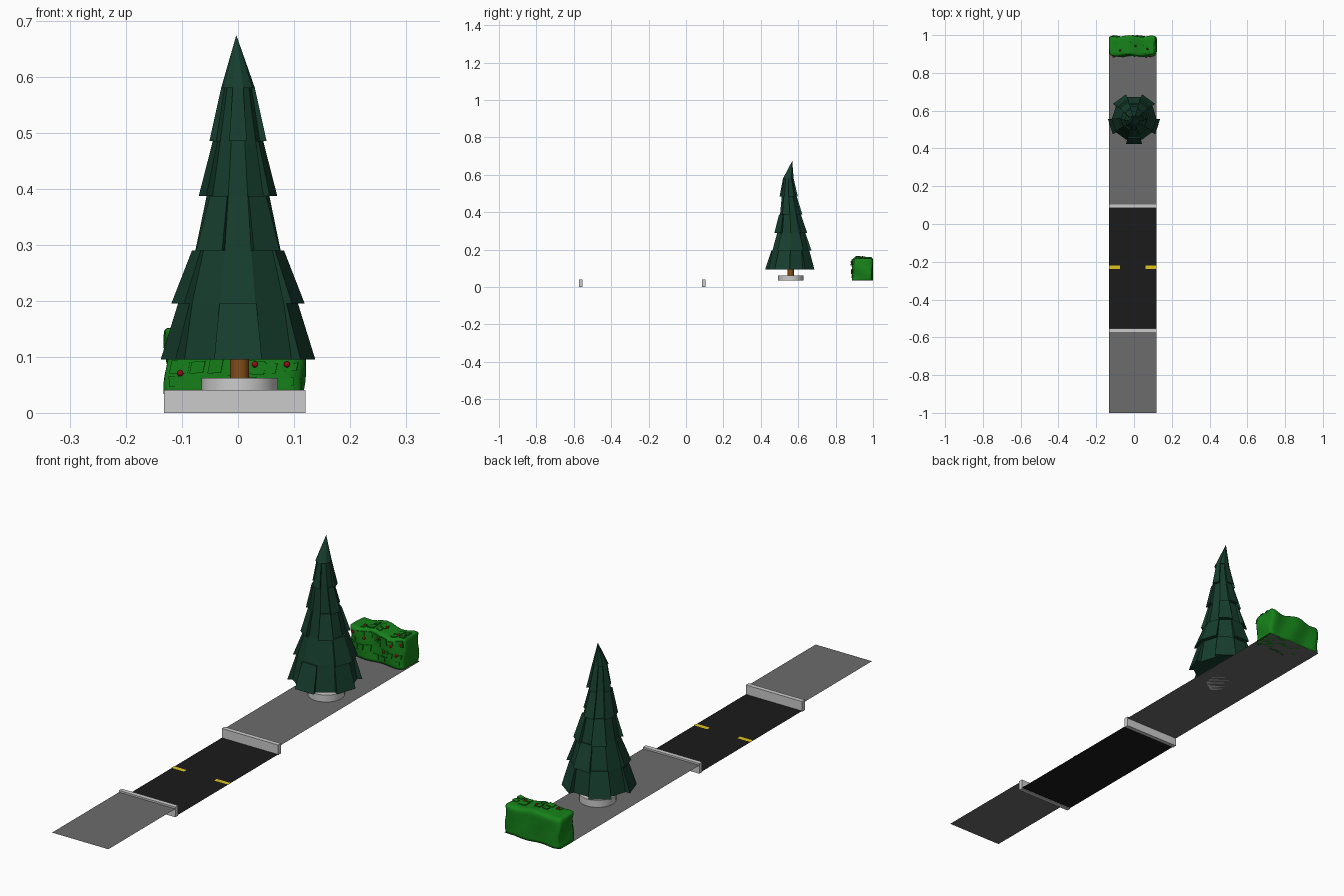
import bpy, bmesh, math, random
from mathutils import Vector

if "Cube" in bpy.data.objects:
    bpy.data.objects.remove(bpy.data.objects["Cube"])

random.seed(4)


def mat(name, r, g, b):
    m = bpy.data.materials.new(name)
    m.diffuse_color = (r, g, b, 1)
    m.use_nodes = True
    m.node_tree.nodes["Principled BSDF"].inputs["Base Color"].default_value = m.diffuse_color
    return m


paving = mat("paving_grey", 0.15, 0.15, 0.15)
asphalt = mat("asphalt", 0.011, 0.011, 0.011)
yellow = mat("yellow_paint", 0.75, 0.55, 0.01)
bark = mat("bark", 0.22, 0.075, 0.01)
pine = mat("pine_green", 0.008, 0.047, 0.027)
leaf = mat("hedge_green", 0.008, 0.22, 0.01)
red = mat("berry_red", 0.3, 0.004, 0.01)


def finish(bm, name, m=None, smooth=False):
    bmesh.ops.recalc_face_normals(bm, faces=bm.faces)
    me = bpy.data.meshes.new(name)
    bm.to_mesh(me)
    bm.free()
    ob = bpy.data.objects.new(name, me)
    bpy.context.collection.objects.link(ob)
    if m:
        me.materials.append(m)
    if smooth:
        me.polygons.foreach_set("use_smooth", [True] * len(me.polygons))
    return ob


def add_box(bm, lo, hi, cuts=0):
    vs = bmesh.ops.create_cube(bm, size=1)["verts"]
    for v in vs:
        v.co = Vector([(a + b) / 2 + c * (b - a) for a, b, c in zip(lo, hi, v.co)])
    if cuts:
        bmesh.ops.subdivide_edges(bm, edges=bm.edges[:], cuts=cuts, use_grid_fill=True)


def box(name, lo, hi, m=None):
    bm = bmesh.new()
    add_box(bm, lo, hi)
    return finish(bm, name, m)


def sheet(name, x0, x1, y0, y1, z, m):
    bm = bmesh.new()
    bm.faces.new([bm.verts.new(p) for p in
                  ((x0, y0, z), (x1, y0, z), (x1, y1, z), (x0, y1, z))])
    # keep the sheet facing up
    ob = finish(bm, name, m)
    if ob.data.polygons[0].normal.z < 0:
        ob.data.flip_normals()
    return ob


def cylinder(name, x, y, r, z0, z1, n, m=None):
    bpy.ops.mesh.primitive_cylinder_add(vertices=n, radius=r, depth=z1 - z0,
                                        location=(x, y, (z0 + z1) / 2))
    ob = bpy.context.object
    ob.name = name
    bpy.ops.object.shade_smooth_by_angle(angle=math.radians(40))
    if m:
        ob.data.materials.append(m)
    return ob


# Street: pavements, road, kerbs, lane dashes
L, R, PAVE = -0.132, 0.12, 0.034
sheet("front_pavement", L, R, -1.0, -0.56, PAVE, paving)
sheet("back_pavement", L, R, 0.095, 0.99, PAVE, paving)
sheet("road", L, R, -0.56, 0.09, 0.003, asphalt)
box("front_kerb", (L, -0.572, 0), (R, -0.554, 0.041))
box("back_kerb", (L, 0.085, 0), (R, 0.103, 0.041))
sheet("lane_dash_left", L, -0.075, -0.238, -0.221, 0.005, yellow)
sheet("lane_dash_right", 0.06, R, -0.238, -0.221, 0.005, yellow)

# Tree base and trunk
cylinder("tree_planter", 0.003, 0.56, 0.068, PAVE, 0.062, 32)
cylinder("trunk", 0.003, 0.56, 0.017, 0.055, 0.13, 12, bark)

# Foliage: leaning ten-sided body with overhanging flaps
N = 10
RINGS = [(0.095, 0.118, 0.555), (0.195, 0.101, 0.558), (0.29, 0.076, 0.56),
         (0.387, 0.056, 0.556), (0.485, 0.039, 0.549), (0.58, 0.024, 0.547)]
TIP = Vector((-0.003, 0.568, 0.673))
FLAPS = [(0, 2, 4, 6, 8), (2, 3, 5, 8), (1, 4, 6, 9), (2, 5, 7, 8), (0, 3, 5, 7)]


def ring_point(k, i, extra=0.0):
    z, r, cy = RINGS[k]
    a = 2 * math.pi * (i - 0.5) / N - math.pi / 2
    return Vector(((r + extra) * math.cos(a), cy + (r + extra) * math.sin(a), z))


bm = bmesh.new()
rows = [[bm.verts.new(ring_point(k, i)) for i in range(N)] for k in range(len(RINGS))]
tip = bm.verts.new(TIP)
bm.faces.new(rows[0])
for i in range(N):
    j = (i + 1) % N
    for a, b in zip(rows, rows[1:]):
        bm.faces.new((a[i], a[j], b[j], b[i]))
    bm.faces.new((rows[-1][i], rows[-1][j], tip))
body = finish(bm, "foliage_body", pine)

bm = bmesh.new()
for k, faces in enumerate(FLAPS):
    for i in faces:
        out = 0.02 - 0.002 * k
        p = [bm.verts.new(ring_point(kk, ii, e)) for e_lo, e_hi in ((-0.01, -0.008), (out, 0.006))
             for kk, ii, e in ((k, i, e_lo), (k, i + 1, e_lo), (k + 1, i + 1, e_hi), (k + 1, i, e_hi))]
        for f in ((0, 1, 2, 3), (4, 5, 6, 7), (0, 1, 5, 4), (1, 2, 6, 5), (2, 3, 7, 6), (3, 0, 4, 7)):
            bm.faces.new([p[q] for q in f])
# small cap overhang below the tip
top = [bm.verts.new(ring_point(5, i, 0.006)) for i in range(N)]
cap = bm.verts.new(TIP + Vector((0, 0, 0.001)))
bm.faces.new(top)
for i in range(N):
    bm.faces.new((top[i], top[(i + 1) % N], cap))
finish(bm, "foliage_flaps", pine)


# Hedge: rounded wavy block
def wavy(p):
    h = (p.z - PAVE) / 0.12
    return p + Vector((0.004 * math.sin(p.z * 55 + p.y * 30),
                       0.0045 * math.sin(p.x * 48 + p.z * 20),
                       h * (0.006 * math.sin(p.x * 42 + 2.4) - 0.02 * p.x)))


LO, HI = Vector((-0.129, 0.891, PAVE)), Vector((0.117, 0.995, 0.155))
RAD = 0.016
bm = bmesh.new()
add_box(bm, LO, HI, 11)
for v in bm.verts:
    core = Vector([min(max(c, a + RAD), b - RAD) for c, a, b in zip(v.co, LO, HI)])
    core.z = min(v.co.z, HI.z - RAD)
    d = v.co - core
    if d.length > RAD:
        v.co = core + d.normalized() * RAD
    v.co = wavy(v.co)
finish(bm, "hedge", leaf, True)

# Hedge leaves: thin square plates on front and top
bm = bmesh.new()
for c in range(7):
    for r in range(4):
        if random.random() < 0.72:
            x, z = -0.108 + c * 0.034, 0.056 + r * 0.026
            w, h = random.uniform(0.009, 0.019), random.uniform(0.007, 0.013)
            x += random.uniform(-0.005, 0.005)
            y = LO.y - random.uniform(0.002, 0.004)
            add_box(bm, (max(x - w, -0.12), y, z - h), (min(x + w, 0.11), LO.y + 0.01, z + h))
    for y in (0.915, 0.945):
        if random.random() < 0.6:
            x, s = -0.105 + c * 0.034, random.uniform(0.009, 0.014)
            add_box(bm, (x - s, y - s, HI.z - 0.01), (x + s, y + s, HI.z + 0.003))
for v in bm.verts:
    v.co = wavy(v.co)
finish(bm, "hedge_leaf_plates", leaf)

# Berries on front (x, z) and top (x, y)
bm = bmesh.new()
spots = [Vector((x, LO.y - 0.003, z)) for x, z in
         ((-0.1, 0.072), (0.03, 0.088), (0.087, 0.088), (-0.06, 0.12),
          (0.0, 0.13), (0.06, 0.125), (0.1, 0.132), (-0.11, 0.135))]
spots += [Vector((x, y, HI.z + 0.003)) for x, y in ((-0.07, 0.92), (0.01, 0.945), (0.075, 0.925))]
for s in spots:
    vs = bmesh.ops.create_uvsphere(bm, u_segments=12, v_segments=8, radius=0.0055)["verts"]
    for v in vs:
        v.co += wavy(s)
finish(bm, "berries", red, True)
